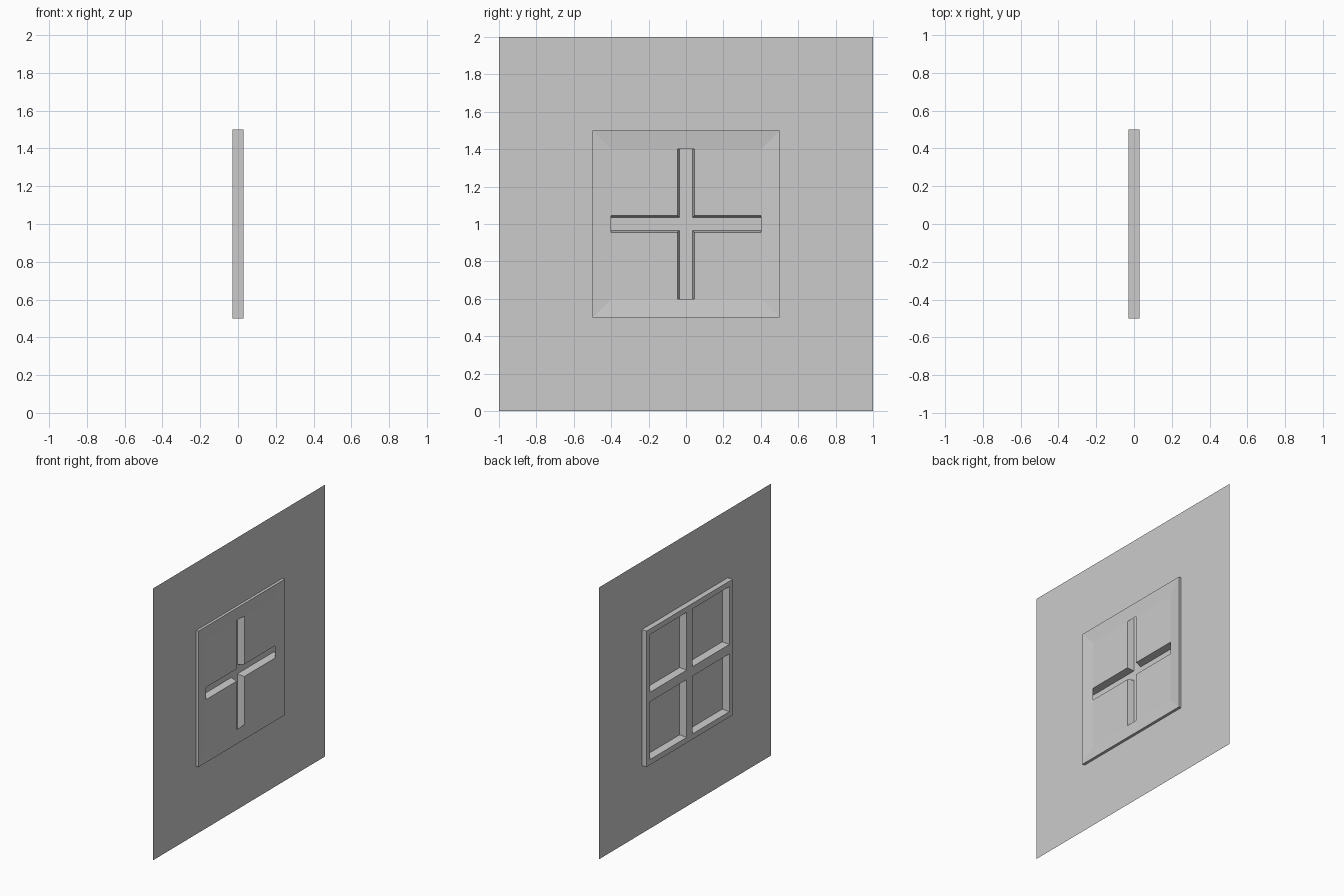
import bpy, bmesh

if "Cube" in bpy.data.objects:
    bpy.data.objects.remove(bpy.data.objects["Cube"])

CZ = 1.0  # window centre height


def rect(x, y0, y1, z0, z1):
    return [(x, y0, z0 + CZ), (x, y1, z0 + CZ), (x, y1, z1 + CZ), (x, y0, z1 + CZ)]


def square(x, h):
    return rect(x, -h, h, -h, h)


def face(bm, pts):
    bm.faces.new([bm.verts.new(p) for p in pts])


def bridge(bm, a, b):
    # four quads joining two rectangles
    for i in range(4):
        j = (i + 1) % 4
        face(bm, [a[i], a[j], b[j], b[i]])


def finish(name, bm):
    bmesh.ops.remove_doubles(bm, verts=bm.verts, dist=1e-5)
    bmesh.ops.recalc_face_normals(bm, faces=bm.faces)
    me = bpy.data.meshes.new(name)
    bm.to_mesh(me)
    bm.free()
    ob = bpy.data.objects.new(name, me)
    bpy.context.collection.objects.link(ob)
    return ob


FRONT, PANE, BACK, WALL = -0.03, 0.02, 0.03, 0.01

# thin wall sheet with a square opening
bm = bmesh.new()
bridge(bm, square(WALL, 1.0), square(WALL, 0.5))
finish("wall", bm)

# frame shell: front lattice, outer sides and shallow sloped back border
bm = bmesh.new()
cuts = [-0.5, -0.46, -0.035, 0.035, 0.46, 0.5]
for i in range(5):
    for j in range(5):
        if i in (1, 3) and j in (1, 3):
            continue
        face(bm, rect(FRONT, cuts[i], cuts[i + 1], cuts[j], cuts[j + 1]))
bridge(bm, square(FRONT, 0.5), square(BACK, 0.5))
bridge(bm, square(BACK, 0.5), square(PANE, 0.4))


# four recessed panes with tapered reveals
def span(s, a, b):
    return sorted((s * a, s * b))


for sy in (-1, 1):
    for sz in (-1, 1):
        outer = rect(FRONT, *span(sy, 0.035, 0.46), *span(sz, 0.035, 0.46))
        inner = rect(PANE, *span(sy, 0.045, 0.45), *span(sz, 0.045, 0.45))
        bridge(bm, outer, inner)
        face(bm, inner)
finish("window_frame", bm)
